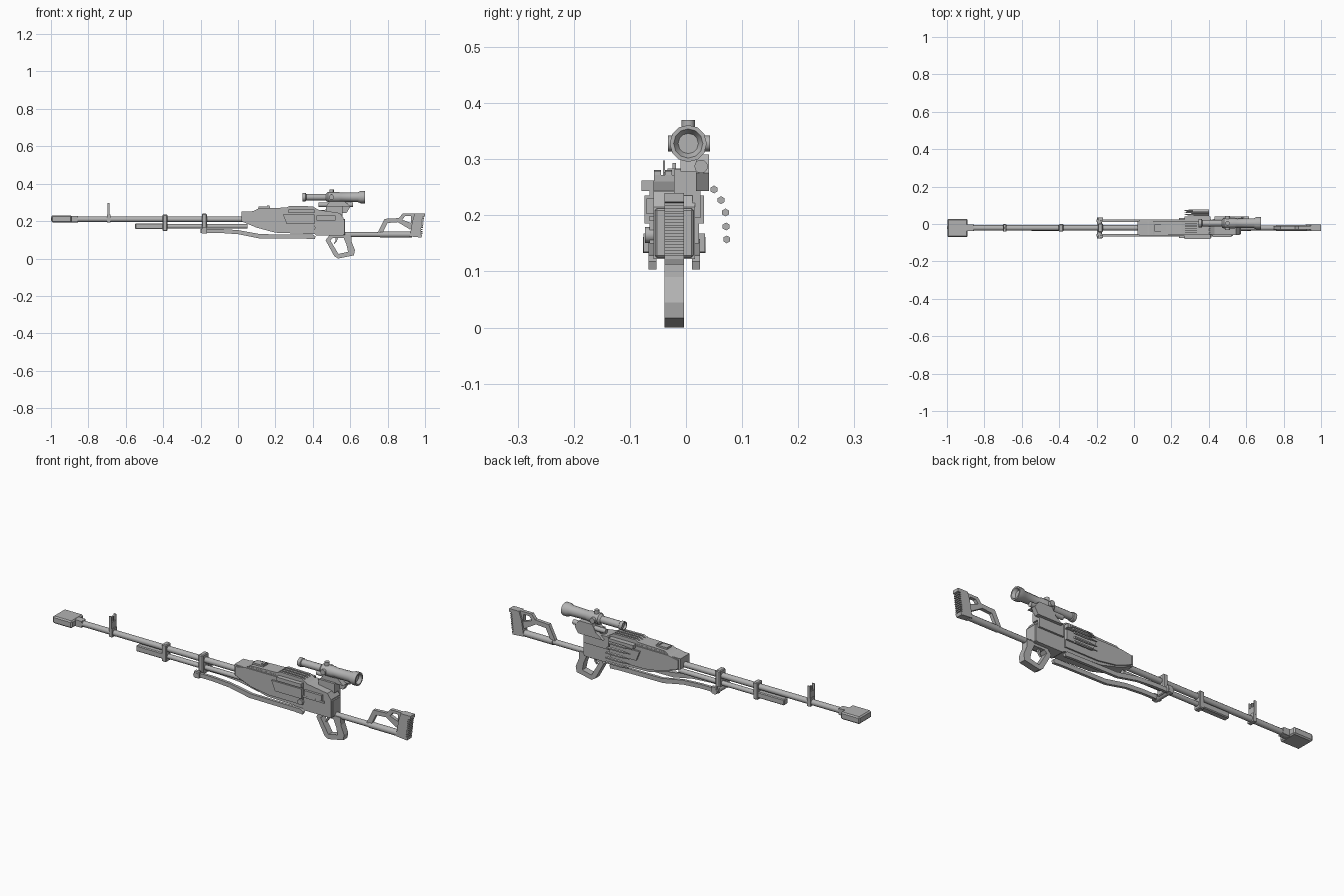
import bpy, bmesh, math
from mathutils import Vector

GREY = bpy.data.materials.new("gun_grey")
GREY.diffuse_color = (0.45, 0.45, 0.45, 1)
YC = -0.021  # centre plane of the gun


def finish(name, bm, smooth=False):
    bmesh.ops.recalc_face_normals(bm, faces=bm.faces)
    me = bpy.data.meshes.new(name)
    bm.to_mesh(me)
    bm.free()
    me.materials.append(GREY)
    ob = bpy.data.objects.new(name, me)
    bpy.context.collection.objects.link(ob)
    if smooth:
        bpy.ops.object.select_all(action='DESELECT')
        ob.select_set(True)
        bpy.context.view_layer.objects.active = ob
        bpy.ops.object.shade_smooth_by_angle(angle=math.radians(40))
    return ob


def box(name, x0, x1, y0, y1, z0, z1, bevel=0.0):
    bm = bmesh.new()
    bmesh.ops.create_cube(bm, size=1)
    for v in bm.verts:
        v.co = Vector(((x0 + x1) / 2 + v.co.x * (x1 - x0),
                       (y0 + y1) / 2 + v.co.y * (y1 - y0),
                       (z0 + z1) / 2 + v.co.z * (z1 - z0)))
    if bevel:
        bmesh.ops.bevel(bm, geom=list(bm.edges), offset=bevel, segments=1, affect='EDGES')
    return finish(name, bm)


def prism(name, y0, y1, outline, *holes):
    """Side profile in x-z, extruded from y0 to y1, with optional holes."""
    cu = bpy.data.curves.new(name, 'CURVE')
    cu.dimensions, cu.fill_mode, cu.extrude = '2D', 'BOTH', (y1 - y0) / 2
    for loop in (outline,) + holes:
        sp = cu.splines.new('POLY')
        sp.points.add(len(loop) - 1)
        for p, (x, z) in zip(sp.points, loop):
            p.co = (x, z, 0, 1)
        sp.use_cyclic_u = True
    tmp = bpy.data.objects.new(name + "_profile", cu)
    bpy.context.collection.objects.link(tmp)
    bpy.context.view_layer.update()
    me = bpy.data.meshes.new_from_object(tmp.evaluated_get(bpy.context.evaluated_depsgraph_get()))
    bpy.data.objects.remove(tmp)
    bm = bmesh.new()
    bm.from_mesh(me)
    bpy.data.meshes.remove(me)
    bmesh.ops.remove_doubles(bm, verts=bm.verts, dist=1e-5)
    for v in bm.verts:
        v.co = Vector((v.co.x, (y0 + y1) / 2 - v.co.z, v.co.y))
    for f in bm.faces:
        f.smooth = False
    return finish(name, bm)


def lathe(name, profile, centre, axis='X', n=12, smooth=True, turn=0.0):
    """Spin (position, radius) pairs round an axis; centre gives the other two coordinates."""
    bm = bmesh.new()
    rings = []
    for t, r in profile:
        ring = []
        for i in range(n):
            a = 2 * math.pi * i / n + turn
            u, w = centre[0] + r * math.cos(a), centre[1] + r * math.sin(a)
            ring.append(bm.verts.new({'X': (t, u, w), 'Y': (u, t, w), 'Z': (u, w, t)}[axis]))
        rings.append(ring)
    for a, b in zip(rings, rings[1:]):
        for i in range(n):
            bm.faces.new((a[i], a[(i + 1) % n], b[(i + 1) % n], b[i]))
    bm.faces.new(rings[0])
    bm.faces.new(rings[-1])
    return finish(name, bm, smooth)


def rod(name, a, b, r, centre, axis='X', **kw):
    return lathe(name, [(a, r), (b, r)], centre, axis, **kw)


# Barrel, muzzle brake and gas tube
lathe("barrel", [(-0.90, 0.017), (-0.855, 0.017), (-0.855, 0.0145), (0.05, 0.0145)], (YC, 0.21))
box("muzzle_brake", -0.998, -0.89, YC - 0.049, YC + 0.049, 0.193, 0.23, bevel=0.006)
lathe("muzzle_bore", [(-1.0, 0.012), (-1.0, 0.007), (-0.96, 0.007)], (YC, 0.211))
prism("brake_collar", YC - 0.017, YC + 0.017,
      [(-0.9, 0.195), (-0.857, 0.195), (-0.857, 0.227), (-0.9, 0.229)])
box("gas_cylinder", -0.55, -0.39, YC - 0.016, YC + 0.016, 0.157, 0.188, bevel=0.004)
rod("gas_tube", -0.4, 0.05, 0.012, (YC, 0.172))

# Front sight
box("front_sight_band", -0.7, -0.682, YC - 0.019, YC + 0.019, 0.193, 0.235)
for s in (-1, 1):
    box("front_sight_ear", -0.698, -0.686, YC + s * 0.018 - 0.002, YC + s * 0.018 + 0.002, 0.23, 0.298)
box("front_sight_post", -0.696, -0.688, YC - 0.003, YC + 0.003, 0.23, 0.293)
box("front_sight_base", -0.698, -0.686, YC - 0.017, YC + 0.017, 0.235, 0.268)

# Barrel clamps
for i, (x, z0, z1, w) in enumerate(((-0.39, 0.147, 0.235, 0.02), (-0.18, 0.14, 0.24, 0.024))):
    box("barrel_clamp", x - 0.013, x + 0.013, YC - w, YC + w, z0, z1, bevel=0.004)

# Folded bipod
rod("bipod_hinge", YC - 0.056, YC + 0.056, 0.014, (-0.185, 0.147), 'Y')
leg = [(-0.2, 0.158), (-0.1, 0.158), (0.0, 0.152), (0.12, 0.13), (0.40, 0.128),
       (0.415, 0.118), (0.41, 0.103), (0.36, 0.106), (0.11, 0.108), (0.0, 0.13), (-0.1, 0.137), (-0.2, 0.137)]
for s in (-1, 1):
    prism("bipod_leg", YC + s * 0.039 - 0.007, YC + s * 0.039 + 0.007, leg)
    box("bipod_bracket", -0.193, -0.167, YC + s * 0.047 - 0.008, YC + s * 0.047 + 0.008, 0.135, 0.168)

# Receiver
prism("receiver", YC - 0.037, YC + 0.037,
      [(0.02, 0.252), (0.02, 0.198), (0.1, 0.165), (0.2, 0.138), (0.41, 0.13), (0.42, 0.122),
       (0.565, 0.122), (0.565, 0.215), (0.545, 0.243), (0.42, 0.262), (0.1, 0.262), (0.08, 0.252)])
prism("receiver_side_step", YC - 0.044, YC + 0.044,
      [(0.09, 0.255), (0.03, 0.245), (0.03, 0.2), (0.12, 0.165), (0.22, 0.15), (0.41, 0.15), (0.41, 0.255)])
prism("feed_tray", -0.074, 0.032,
      [(0.24, 0.235), (0.26, 0.185), (0.41, 0.185), (0.41, 0.235)])
box("feed_tray_lip", 0.27, 0.41, -0.079, 0.04, 0.243, 0.262)
box("ejection_cover", 0.42, 0.52, YC - 0.049, YC - 0.03, 0.202, 0.23)
box("bolt_slot_bar", 0.41, 0.53, YC - 0.044, YC - 0.03, 0.19, 0.199)
rod("side_pin", YC - 0.052, YC, 0.014, (0.4, 0.165), 'Y')
box("rear_plate", 0.56, 0.572, YC - 0.034, YC + 0.034, 0.125, 0.212, bevel=0.003)

# Feed cover with ribs, and rear sight
prism("feed_cover", YC - 0.036, YC + 0.036,
      [(0.09, 0.255), (0.11, 0.268), (0.25, 0.272), (0.41, 0.272), (0.44, 0.255)])
for i in range(4):
    y = YC - 0.03 + i * 0.02
    prism("cover_rib", y - 0.006, y + 0.006,
          [(0.25, 0.268), (0.275, 0.281), (0.4, 0.279), (0.415, 0.268)])
box("rear_sight_leaf", 0.11, 0.17, YC - 0.018, YC + 0.018, 0.265, 0.277)
box("rear_sight_notch", 0.155, 0.168, YC - 0.012, YC + 0.012, 0.272, 0.283)

# Hanging ammunition belt
for y, z in ((0.05, 0.246), (0.0625, 0.227), (0.0705, 0.205), (0.0715, 0.18), (0.0725, 0.157)):
    lathe("cartridge", [(0.27, 0.002), (0.3, 0.005), (0.32, 0.007), (0.4, 0.007)],
          (y, z), n=6, smooth=False, turn=math.pi / 6)

# Telescopic sight
SY, SZ = 0.004, 0.328
lathe("scope_tube", [(0.355, 0.015), (0.345, 0.018), (0.345, 0.022), (0.362, 0.022), (0.365, 0.018),
                     (0.47, 0.018), (0.48, 0.027), (0.54, 0.027), (0.55, 0.024), (0.64, 0.026),
                     (0.655, 0.033), (0.68, 0.033), (0.68, 0.026), (0.665, 0.018)], (SY, SZ))
rod("scope_top_knob", SZ, 0.37, 0.012, (0.5, SY), 'Z')
rod("scope_side_knobs", SY - 0.036, SY + 0.039, 0.014, (0.5, SZ), 'Y')
prism("scope_saddle", -0.01, 0.022, [(0.47, 0.278), (0.6, 0.278), (0.57, 0.306), (0.49, 0.306)])
prism("scope_mount_arm", 0.018, 0.041,
      [(0.44, 0.243), (0.58, 0.243), (0.6, 0.275), (0.575, 0.308), (0.5, 0.308), (0.48, 0.27)])
box("scope_side_rail", 0.42, 0.56, 0.012, 0.026, 0.195, 0.26)
rod("mount_lever", 0.43, 0.615, 0.012, (0.027, 0.287))
box("mount_foot", 0.47, 0.56, YC, 0.02, 0.235, 0.282)

# Pistol grip with trigger
prism("pistol_grip", YC - 0.017, YC + 0.017,
      [(0.468, 0.098), (0.492, 0.128), (0.605, 0.128), (0.607, 0.09), (0.625, 0.045), (0.62, 0.017),
       (0.535, 0.0), (0.515, 0.012)],
      [(0.493, 0.098), (0.508, 0.11), (0.565, 0.11), (0.58, 0.075), (0.588, 0.036), (0.537, 0.024)])
prism("trigger", YC - 0.005, YC + 0.005,
      [(0.522, 0.112), (0.535, 0.112), (0.528, 0.092), (0.516, 0.078), (0.512, 0.08), (0.52, 0.094)])

# Skeleton stock with ribbed butt pad
rod("stock_rod", 0.56, 0.93, 0.0135, (YC, 0.128))
rod("stock_sleeve", 0.76, 0.93, 0.016, (YC, 0.128))
prism("cheek_frame", YC - 0.009, YC + 0.009,
      [(0.745, 0.135), (0.783, 0.212), (0.86, 0.216), (0.88, 0.24), (0.945, 0.24), (0.945, 0.165),
       (0.92, 0.155), (0.855, 0.194), (0.8, 0.19), (0.772, 0.135)],
      [(0.878, 0.207), (0.893, 0.226), (0.925, 0.226), (0.925, 0.19)])
teeth = []
N = 10
for i in range(N):
    z = 0.122 + 0.1 * i / N
    x = 0.984 + 0.012 * i / N
    teeth += [(x, z), (x, z + 0.006), (x - 0.009, z + 0.006), (x - 0.009, z + 0.01)]
prism("butt_pad", YC - 0.0175, YC + 0.0175,
      [(0.918, 0.118), (0.98, 0.112)] + teeth + [(1.0, 0.224), (1.0, 0.24), (0.945, 0.24), (0.932, 0.2)])
